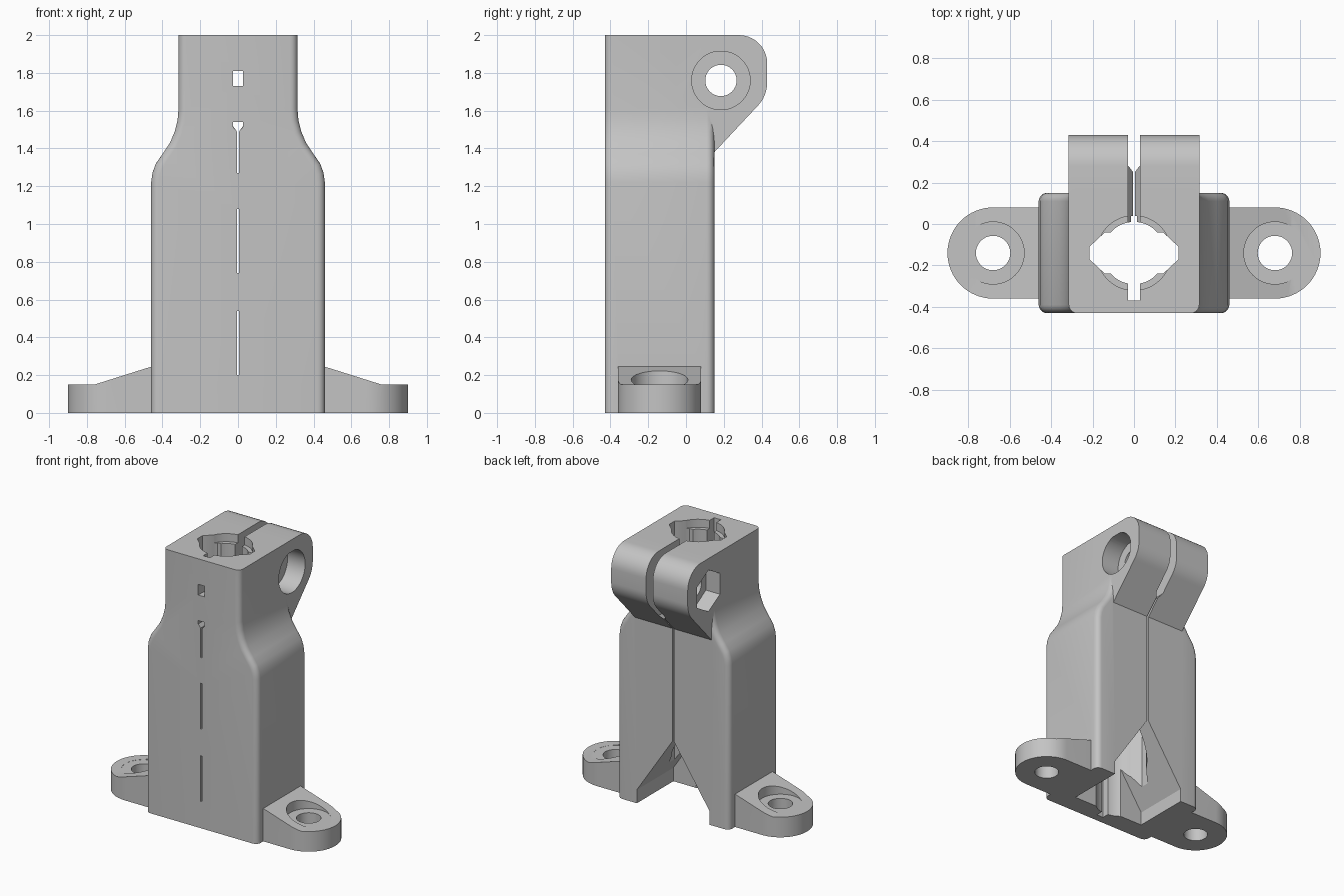
import bpy, bmesh
from math import sin, cos, pi

cube = bpy.data.objects.get("Cube")
if cube:
    bpy.data.objects.remove(cube, do_unlink=True)

grey = bpy.data.materials.new("plain grey")
grey.use_nodes = True
grey.diffuse_color = (0.55, 0.55, 0.55, 1)
grey.node_tree.nodes["Principled BSDF"].inputs["Base Color"].default_value = (0.55, 0.55, 0.55, 1)

BORE_Y = -0.14             # centre line of the bore and feet
BOLT = (0.185, 1.76)       # clamp bolt axis (y, z)
FOOT_X = 0.68


def arc(cx, cy, r, start, end, n=12):
    """Points on an arc, angles in half turns."""
    return [(cx + r * cos(pi * (start + (end - start) * i / n)),
             cy + r * sin(pi * (start + (end - start) * i / n))) for i in range(n + 1)]


def circle(cx, cy, r, n=48, turn=0):
    return arc(cx, cy, r, turn, turn + 2, n)[:-1]


def prism(name, pts, a, b, axis, bevel=0):
    """Extrude a 2D outline from a to b along an axis."""
    place = {"x": lambda p, t: (t, p[0], p[1]),
             "y": lambda p, t: (p[0], t, p[1]),
             "z": lambda p, t: (p[0], p[1], t)}[axis]
    bm = bmesh.new()
    ends = [[bm.verts.new(place(p, t)) for p in pts] for t in (a, b)]
    for ring in ends:
        bm.faces.new(ring)
    n = len(pts)
    for i in range(n):
        j = (i + 1) % n
        bm.faces.new((ends[0][i], ends[0][j], ends[1][j], ends[1][i]))
    bmesh.ops.recalc_face_normals(bm, faces=bm.faces)
    if bevel:
        # round only the rising edges of the two end faces
        rising = [e for e in bm.edges if abs(e.verts[0].co.z - e.verts[1].co.z) > 0.01]
        bmesh.ops.bevel(bm, geom=rising, offset=bevel, segments=5, profile=0.5,
                        affect='EDGES', clamp_overlap=True)
    mesh = bpy.data.meshes.new(name)
    bm.to_mesh(mesh)
    bm.free()
    ob = bpy.data.objects.new(name, mesh)
    bpy.context.collection.objects.link(ob)
    mesh.materials.append(grey)
    return ob


def box(name, x0, x1, y0, y1, z0, z1):
    return prism(name, [(x0, y0), (x1, y0), (x1, y1), (x0, y1)], z0, z1, "z")


def combine(target, tool, operation):
    mod = target.modifiers.new(tool.name, 'BOOLEAN')
    mod.operation = operation
    mod.solver = 'EXACT'
    mod.object = tool
    bpy.context.view_layer.objects.active = target
    bpy.ops.object.modifier_apply(modifier=mod.name)
    bpy.data.objects.remove(tool, do_unlink=True)


def cut(target, tool):
    combine(target, tool, 'DIFFERENCE')


# Main column with curved shoulders
side = [(0.46, 0), (0.46, 1.22), (0.453, 1.27), (0.435, 1.32), (0.40, 1.37), (0.36, 1.43),
        (0.335, 1.49), (0.32, 1.55), (0.315, 1.61), (0.315, 2)]
body = prism("column_bracket", side + [(-x, z) for x, z in reversed(side)],
             -0.43, 0.15, "y", 0.04)

# Clamp ear at the back of the head
ear = [(-0.05, 1.38), (0.15, 1.38)] + arc(0.25, 1.75, 0.18, -0.25, 0, 8) \
    + arc(0.28, 1.85, 0.15, 0, 0.5, 10) + [(-0.05, 2)]
combine(body, prism("clamp_ear", ear, -0.315, 0.315, "x"), 'UNION')

# Mounting feet with ramp, counterbore and screw hole
for s in (1, -1):
    plan = [(0.40, BORE_Y - 0.22)] + arc(FOOT_X, BORE_Y, 0.22, -0.5, 0.5, 32) + [(0.40, BORE_Y + 0.22)]
    foot = prism("foot", [(s * x, y) for x, y in plan], 0, 0.35, "z")
    ramp = [(0.3, 0.295), (0.76, 0.15), (1, 0.15), (1, 0.5), (0.3, 0.5)]
    cut(foot, prism("ramp_cutter", [(s * x, z) for x, z in ramp], -0.6, 0.3, "y"))
    combine(body, foot, 'UNION')
    cut(body, prism("counterbore", circle(s * FOOT_X, BORE_Y, 0.15), 0.149, 0.5, "z"))
    cut(body, prism("screw_hole", circle(s * FOOT_X, BORE_Y, 0.083), -0.1, 0.5, "z"))

# Vertical bore, diamond channel and wider mouth
cut(body, prism("bore", circle(0, BORE_Y, 0.15), -0.1, 2.1, "z"))
diamond = [(s * x, BORE_Y + y) for s, x, y in
           ((1, 0.215, -0.03), (1, 0.215, 0.03), (1, 0.14, 0.1), (-1, 0.14, 0.1),
            (-1, 0.215, 0.03), (-1, 0.215, -0.03), (-1, 0.14, -0.1), (1, 0.14, -0.1))]
cut(body, prism("diamond_channel", diamond, -0.1, 2.1, "z"))
cut(body, prism("bore_mouth", circle(0, BORE_Y, 0.18), 1.94, 2.1, "z"))
cut(body, prism("lower_bore", circle(0, BORE_Y, 0.18), -0.1, 1.5, "z"))

# Arched opening at the foot of the back
arch = [(-0.3, -0.1), (0.3, -0.1), (0.3, 0.1), (0, 0.55), (-0.3, 0.1)]
cut(body, prism("arch", arch, -0.28, 0.3, "y"))

# Clamp slot, tapering to a fine slit below
slot = [(-0.006, 0.4), (0.006, 0.4), (0.006, 1.49), (0.028, 1.52), (0.028, 2.1),
        (-0.028, 2.1), (-0.028, 1.52), (-0.006, 1.49)]
cut(body, prism("clamp_slot", slot, BORE_Y, 0.6, "y"))
cut(body, box("front_slot", -0.028, 0.028, -0.37, BORE_Y, -0.1, 2.1))

# Slits and windows through the front wall
for z0, z1 in ((0.2, 0.54), (0.74, 1.08), (1.27, 1.51)):
    cut(body, box("front_slit", -0.006, 0.006, -0.5, -0.3, z0, z1))
cut(body, box("front_window", -0.027, 0.027, -0.5, -0.3, 1.73, 1.81))
notch = [(-0.006, 1.49), (0.006, 1.49), (0.027, 1.515), (0.027, 1.54), (-0.027, 1.54), (-0.027, 1.515)]
cut(body, prism("front_notch", notch, -0.5, -0.3, "y"))

# Clamp bolt hole, round head recess and hexagonal nut pocket
y, z = BOLT
cut(body, prism("bolt_hole", circle(y, z, 0.083, 32), -0.5, 0.5, "x"))
head = [(py, min(pz, z + 0.15)) for py, pz in arc(y, z, 0.155, 0.58, 2.42, 44)]
cut(body, prism("head_recess", head, 0.17, 0.5, "x"))
cut(body, prism("nut_pocket", circle(y, z, 0.155, 6, 0.5), -0.5, -0.2, "x"))

bpy.ops.object.select_all(action='DESELECT')
body.select_set(True)
bpy.context.view_layer.objects.active = body
bpy.ops.object.shade_smooth_by_angle(angle=0.5)
